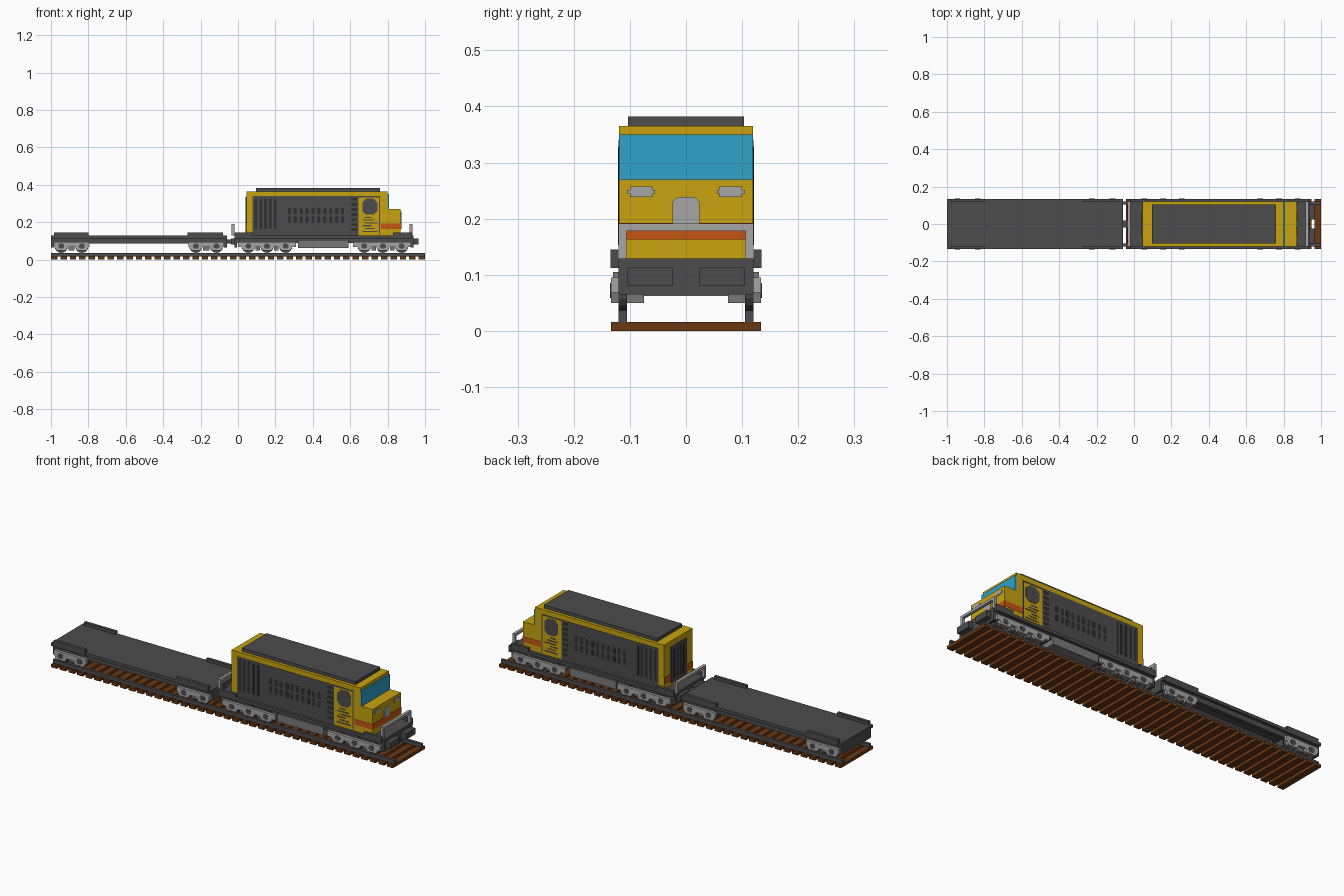
import bpy, bmesh, math
from mathutils import Matrix

if "Cube" in bpy.data.objects:
    bpy.data.objects.remove(bpy.data.objects["Cube"], do_unlink=True)


def material(name, r, g, b):
    m = bpy.data.materials.new(name)
    m.diffuse_color = (r, g, b, 1)
    m.use_nodes = True
    m.node_tree.nodes["Principled BSDF"].inputs["Base Color"].default_value = (r, g, b, 1)
    return m


YELLOW = material("yellow paint", 0.58, 0.37, 0.005)
ORANGE = material("orange stripe", 0.58, 0.09, 0.006)
DARK = material("dark grey metal", 0.072, 0.072, 0.072)
BLACK = material("vent black", 0.03, 0.03, 0.03)
GREY = material("light grey metal", 0.38, 0.38, 0.38)
MID = material("mid grey metal", 0.19, 0.19, 0.19)
BROWN = material("sleeper brown", 0.14, 0.038, 0.006)
BLUE = material("blue glass", 0.03, 0.36, 0.58)


def finish(name, bm, mat):
    bmesh.ops.recalc_face_normals(bm, faces=bm.faces[:])
    me = bpy.data.meshes.new(name)
    bm.to_mesh(me)
    bm.free()
    me.materials.append(mat)
    ob = bpy.data.objects.new(name, me)
    bpy.context.collection.objects.link(ob)
    return ob


def boxes(name, mat, items):
    """Each item is (x0, x1, y0, y1, z0, z1)."""
    bm = bmesh.new()
    for x0, x1, y0, y1, z0, z1 in items:
        mtx = Matrix.Translation(((x0 + x1) / 2, (y0 + y1) / 2, (z0 + z1) / 2)) \
            @ Matrix.Diagonal((x1 - x0, y1 - y0, z1 - z0, 1))
        bmesh.ops.create_cube(bm, size=1, matrix=mtx)
    return finish(name, bm, mat)


def both(items):
    """Mirror box items to the other side of the centre line."""
    return items + [(a, b, -d, -c, e, f) for a, b, c, d, e, f in items]


def prisms(name, mat, outlines, y0, y1):
    """Extrude x-z outlines from y0 to y1 on both sides."""
    bm = bmesh.new()
    for s in (1, -1):
        for pts in outlines:
            f = bm.faces.new([bm.verts.new((x, s * y0, z)) for x, z in pts])
            ext = bmesh.ops.extrude_face_region(bm, geom=[f])["geom"]
            bmesh.ops.translate(bm, vec=(0, s * (y1 - y0), 0),
                                verts=[v for v in ext if isinstance(v, bmesh.types.BMVert)])
    return finish(name, bm, mat)


def chamfered(cx, cz, w, h, c):
    """Rectangle outline with cut corners."""
    a, b = w / 2, h / 2
    return [(cx + x, cz + z) for x, z in (
        (-a, -b + c), (-a + c, -b), (a - c, -b), (a, -b + c),
        (a, b - c), (a - c, b), (-a + c, b), (-a, b - c))]


# Track
PITCH, SLEEPER = 1.966 / 39, 0.034
boxes("sleepers", BROWN, [(-1 + i * PITCH, -1 + i * PITCH + SLEEPER, -0.134, 0.134, 0, 0.016)
                          for i in range(40)])
boxes("rails", DARK, both([(-1, 1, 0.105, 0.12, 0.016, 0.036)]))


# Bogies
def bogie(name, x0, x1, axles):
    outline = [(x0, 0.068), (x0, 0.095), (x1, 0.095), (x1, 0.068)]
    for a in reversed(axles):
        outline += [(a + 0.036, 0.068), (a + 0.026, 0.05), (a - 0.026, 0.05), (a - 0.036, 0.068)]
    prisms(name + "_side_frames", GREY, [outline], 0.12, 0.134)
    prisms(name + "_axle_boxes", DARK, [chamfered(a, 0.072, 0.03, 0.026, 0.007) for a in axles],
           0.13, 0.1355)
    boxes(name + "_brakes", MID, both(
        [(p + 0.038, q - 0.038, 0.075, 0.12, 0.05, 0.09) for p, q in zip(axles, axles[1:])]))
    boxes(name + "_bolster", DARK, [(x0 + 0.03, x1 - 0.03, -0.075, 0.075, 0.075, 0.115)])
    bm = bmesh.new()
    for a in axles:
        for y, r, d in ((0.1125, 0.035, 0.015), (-0.1125, 0.035, 0.015), (0, 0.005, 0.22)):
            bmesh.ops.create_cone(bm, cap_ends=True, segments=16, radius1=r, radius2=r, depth=d,
                                  matrix=Matrix.Translation((a, y, 0.071))
                                  @ Matrix.Rotation(math.pi / 2, 4, "X"))
    finish(name + "_wheels", bm, DARK)


bogie("wagon_rear_bogie", -0.985, -0.795, (-0.945, -0.835))
bogie("wagon_front_bogie", -0.265, -0.075, (-0.225, -0.115))
bogie("engine_rear_bogie", 0.0, 0.31, (0.055, 0.155, 0.255))
bogie("engine_front_bogie", 0.615, 0.925, (0.675, 0.775, 0.875))

# Flat wagon
boxes("wagon_deck", DARK, [(-1, -0.06, -0.134, 0.134, 0.113, 0.129)])
boxes("wagon_sills", DARK, both([(-1, -0.06, 0.1, 0.12, 0.086, 0.113)])
      + [(-1, -0.985, -0.12, 0.12, 0.066, 0.113), (-0.075, -0.06, -0.12, 0.12, 0.066, 0.113),
         (-0.8, -0.26, -0.03, 0.03, 0.09, 0.113)])
boxes("wagon_end_ledges", DARK, both([(-0.985, -0.8, 0.118, 0.1345, 0.112, 0.145),
                                      (-0.27, -0.08, 0.118, 0.1345, 0.112, 0.145)]))

# Engine underframe
boxes("engine_deck", DARK, [(-0.02, 0.93, -0.134, 0.134, 0.113, 0.129)])
boxes("engine_chassis", DARK, [(-0.02, 0.935, -0.118, 0.118, 0.09, 0.1285),
                               (-0.02, -0.005, -0.12, 0.12, 0.065, 0.129),
                               (0.925, 0.937, -0.12, 0.12, 0.065, 0.129)])
boxes("engine_end_ledges", DARK, both([(-0.02, 0.08, 0.12, 0.1345, 0.112, 0.145),
                                       (0.83, 0.93, 0.12, 0.1345, 0.112, 0.145)]))
boxes("fuel_tank", MID, [(0.32, 0.59, -0.13, 0.13, 0.062, 0.105)])
boxes("buffers", DARK, both([(0.937, 0.965, 0.024, 0.104, 0.08, 0.113),
                             (-0.038, -0.02, 0.024, 0.104, 0.08, 0.113)]))
boxes("coupling", DARK, [(-0.06, -0.02, -0.018, 0.018, 0.085, 0.108)])


# End handrails
def handrail(name, x0, x1):
    boxes(name, GREY, both([(x0, x1, 0.106, 0.12, 0.129, 0.178)])
          + [(x0, x1, -0.12, 0.12, 0.178, 0.191)])


handrail("front_handrail", 0.917, 0.932)
handrail("rear_handrail", -0.034, -0.019)

# Engine body
boxes("body_shell", YELLOW, [(0.046, 0.80, -0.119, 0.119, 0.129, 0.365)])
boxes("nose", YELLOW, [(0.80, 0.87, -0.119, 0.119, 0.129, 0.27)])
boxes("roof_plate", DARK, [(0.095, 0.76, -0.103, 0.103, 0.365, 0.382)])
boxes("windscreen", BLUE, [(0.80, 0.807, -0.119, 0.119, 0.27, 0.35)])
boxes("nose_stripe", ORANGE, [(0.765, 0.873, -0.1205, 0.1205, 0.163, 0.192)])
boxes("rear_stripe", ORANGE, [(0.042, 0.046, -0.119, 0.119, 0.16, 0.192)])

# Side panels and their vents
boxes("side_panels", DARK, both([(0.078, 0.645, 0.117, 0.1205, 0.129, 0.34)]))
prisms("tall_vents", BLACK, [chamfered(0.095 + i * 0.026, 0.245, 0.014, 0.165, 0.004)
                             for i in range(5)], 0.12, 0.1215)
prisms("oval_vents", BLACK, [chamfered(0.275 + i * 0.0315, z, 0.018, 0.036, 0.006)
                             for i in range(10) for z in (0.215, 0.259)], 0.12, 0.1215)
prisms("step_vents", BLACK, [chamfered(0.622, 0.16 + i * 0.027, 0.034, 0.014, 0.005)
                             for i in range(7)], 0.12, 0.1215)

# Cab doors
prisms("cab_windows", DARK, [chamfered(0.705, 0.283, 0.08, 0.085, 0.02)], 0.118, 0.1205)
boxes("cab_door_frames", DARK, both([(0.645, 0.76, 0.118, 0.1203, 0.333, 0.34),
                                     (0.755, 0.76, 0.118, 0.1203, 0.135, 0.34)]))
boxes("cab_door_louvres", DARK, both([(0.665 + 0.012 * (i % 2), 0.745 - 0.016 * (i % 3), 0.118,
                                       0.1203, 0.148 + i * 0.015, 0.154 + i * 0.015)
                                      for i in range(6)]))

# Nose door and headlights
nose_door = boxes("nose_door", GREY, [(0.869, 0.8735, -0.024, 0.024, 0.19, 0.239)])
bm = bmesh.new()
bm.from_mesh(nose_door.data)
corners = [e for e in bm.edges if abs(e.verts[0].co.x - e.verts[1].co.x) > 0.002
           and e.verts[0].co.z > 0.23]
bmesh.ops.bevel(bm, geom=corners, offset=0.009, segments=1, affect="EDGES")
bm.to_mesh(nose_door.data)
bm.free()
boxes("headlights", GREY, both([(0.869, 0.8735, 0.06 - 0.005 * (i % 2), 0.1 + 0.005 * (i % 2),
                                 0.239 + i * 0.006, 0.245 + i * 0.006) for i in range(3)]))

# Rear door
boxes("rear_door", DARK, [(0.0405, 0.046, -0.065, 0.065, 0.145, 0.335)])
boxes("rear_door_slots", BLACK, [(0.039, 0.041, y - 0.006, y + 0.006, 0.165, 0.315)
                                 for y in (-0.04, -0.013, 0.013, 0.04)])
